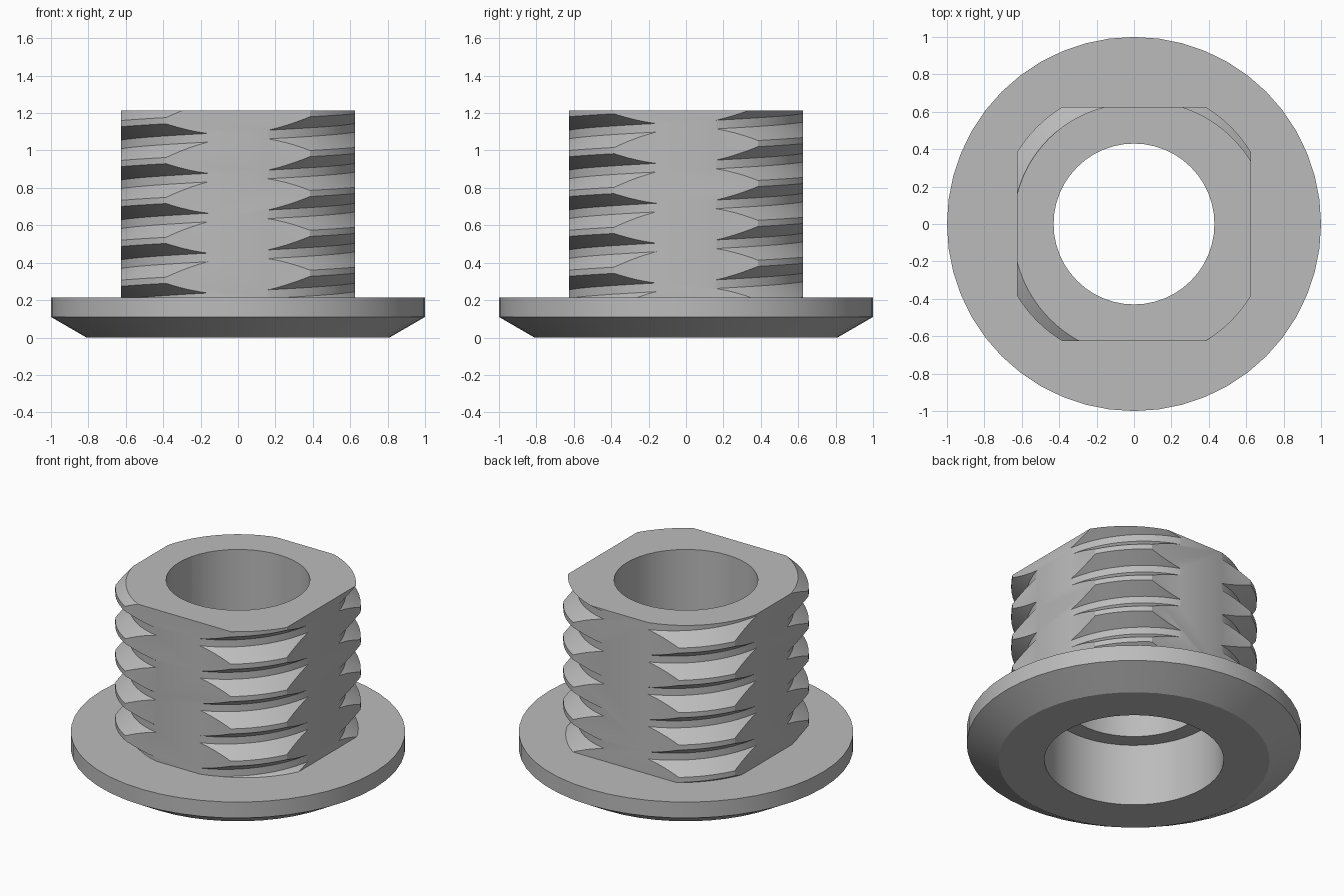
import bpy, bmesh, math
from mathutils import Vector

if "Cube" in bpy.data.objects:
    bpy.data.objects.remove(bpy.data.objects["Cube"])

FLANGE_TOP, TOP = 0.215, 1.215
ROOT, CREST, FLAT = 0.645, 0.734, 0.625
PITCH = 0.2133
BORE, COUNTERBORE, STEP = 0.43, 0.536, 0.41

metal = bpy.data.materials.new("plain grey")
metal.use_nodes = True
grey = (0.5, 0.5, 0.5, 1)
metal.diffuse_color = grey
metal.node_tree.nodes["Principled BSDF"].inputs["Base Color"].default_value = grey


def finish(name, bm):
    """Turn a bmesh into a smooth-shaded object with crisp edges."""
    bmesh.ops.recalc_face_normals(bm, faces=bm.faces)
    mesh = bpy.data.meshes.new(name)
    bm.to_mesh(mesh)
    bm.free()
    mesh.materials.append(metal)
    obj = bpy.data.objects.new(name, mesh)
    bpy.context.collection.objects.link(obj)
    return obj


def activate(obj):
    bpy.ops.object.select_all(action='DESELECT')
    obj.select_set(True)
    bpy.context.view_layer.objects.active = obj


def smooth(obj, degrees):
    activate(obj)
    bpy.ops.object.shade_smooth_by_angle(angle=math.radians(degrees))


def lathe(name, profile, segments):
    """Spin a closed (radius, z) outline around the z axis."""
    bm = bmesh.new()
    rings = []
    for i in range(segments):
        a = math.tau * i / segments
        rings.append([bm.verts.new((r * math.cos(a), r * math.sin(a), z)) for r, z in profile])
    n = len(profile)
    for i, ring in enumerate(rings):
        after = rings[(i + 1) % segments]
        for j in range(n):
            k = (j + 1) % n
            bm.faces.new((ring[j], after[j], after[k], ring[k]))
    return finish(name, bm)


def slice_off(bm, point, normal):
    """Cut away everything beyond a plane and cap the opening."""
    geom = bm.verts[:] + bm.edges[:] + bm.faces[:]
    cut = bmesh.ops.bisect_plane(bm, geom=geom, dist=1e-6, plane_co=point,
                                 plane_no=normal, clear_outer=True)
    rim = [e for e in cut["geom_cut"] if isinstance(e, bmesh.types.BMEdge) and e.is_boundary]
    bmesh.ops.holes_fill(bm, edges=rim, sides=0)


# Flange with a chamfered underside
flange = lathe("flange", [(COUNTERBORE, 0), (0.81, 0), (1, 0.11),
                          (1, FLANGE_TOP), (COUNTERBORE, FLANGE_TOP)], 48)
smooth(flange, 25)

# Threaded sleeve: one helical skin whose profile climbs a pitch per turn
STEPS, TURNS = 96, 9
tooth = [(ROOT, 0.062), (ROOT, 0.108), (CREST, 0.17), (CREST, 0.203)]
# tooth heights are measured from the top of the sleeve at angle zero
bm = bmesh.new()
columns = []
for i in range(STEPS):
    a = math.tau * i / STEPS
    column = []
    for k in range(TURNS):
        for r, h in tooth:
            z = TOP - 0.17 + h + PITCH * (k - TURNS + 3 + i / STEPS)
            column.append(bm.verts.new((r * math.cos(a), r * math.sin(a), z)))
    columns.append(column)
n = len(tooth)
for i in range(STEPS):
    last = i == STEPS - 1
    here, after = columns[i], columns[(i + 1) % STEPS]
    shift = n if last else 0
    for j in range(len(here) - 1 - shift):
        bm.faces.new((here[j], after[j + shift], after[j + 1 + shift], here[j + 1]))

# Trim the ends, then the four flats
slice_off(bm, Vector((0, 0, TOP)), Vector((0, 0, 1)))
slice_off(bm, Vector((0, 0, FLANGE_TOP)), Vector((0, 0, -1)))
for side in ((1, 0, 0), (-1, 0, 0), (0, 1, 0), (0, -1, 0)):
    slice_off(bm, Vector(side) * FLAT, Vector(side))
sleeve = finish("threaded_sleeve", bm)

# Stepped bore through the sleeve
cutter = lathe("bore_cutter", [(0.001, -0.1), (COUNTERBORE, -0.1), (COUNTERBORE, STEP),
                               (BORE, STEP), (BORE, TOP + 0.1), (0.001, TOP + 0.1)], 48)
bm = bmesh.new()
bm.from_mesh(cutter.data)
bmesh.ops.remove_doubles(bm, verts=bm.verts, dist=0.003)
bm.to_mesh(cutter.data)
bm.free()
cutter.hide_render = True
activate(sleeve)
bore = sleeve.modifiers.new("bore", 'BOOLEAN')
bore.operation = 'DIFFERENCE'
bore.solver = 'EXACT'
bore.object = cutter
bpy.ops.object.modifier_apply(modifier=bore.name)
bpy.data.objects.remove(cutter)
smooth(sleeve, 30)
